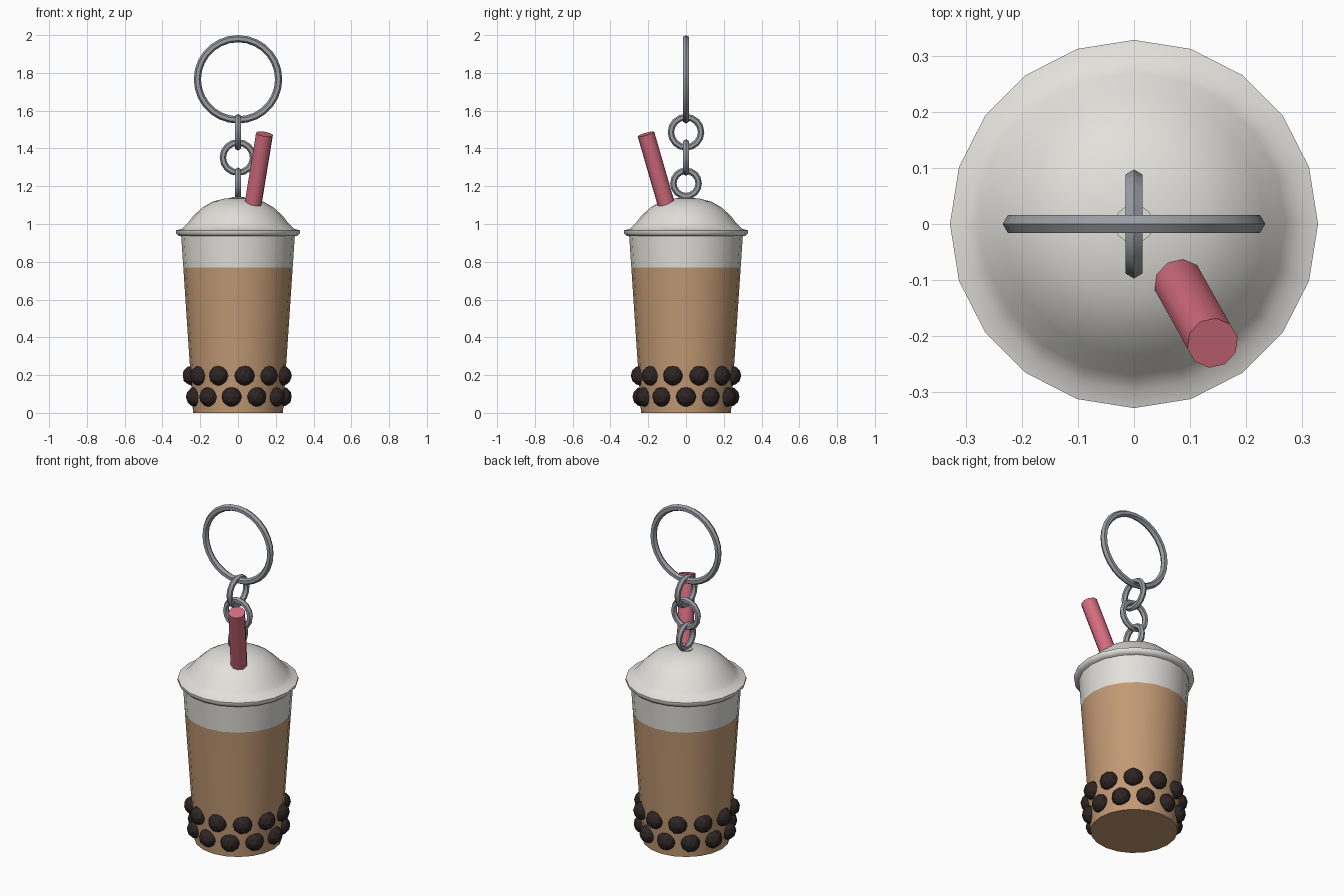
import bpy, bmesh, math
from mathutils import Vector, Matrix

if "Cube" in bpy.data.objects:
    bpy.data.objects.remove(bpy.data.objects["Cube"])


def material(name, rgb):
    m = bpy.data.materials.new(name)
    m.diffuse_color = (*rgb, 1)
    m.use_nodes = True
    m.node_tree.nodes["Principled BSDF"].inputs["Base Color"].default_value = m.diffuse_color
    return m


WHITE = material("milk white", (0.76, 0.75, 0.71))
TEA = material("milk tea brown", (0.54, 0.32, 0.175))
PEARL = material("dark pearl", (0.026, 0.018, 0.016))
PINK = material("straw pink", (0.66, 0.15, 0.21))
METAL = material("steel grey", (0.32, 0.34, 0.37))


def finish(bm, name, *mats, smooth=True, angle=40):
    bmesh.ops.recalc_face_normals(bm, faces=bm.faces)
    me = bpy.data.meshes.new(name)
    bm.to_mesh(me)
    bm.free()
    ob = bpy.data.objects.new(name, me)
    bpy.context.collection.objects.link(ob)
    for m in mats:
        me.materials.append(m)
    if smooth:
        bpy.ops.object.select_all(action='DESELECT')
        ob.select_set(True)
        bpy.context.view_layer.objects.active = ob
        bpy.ops.object.shade_smooth_by_angle(angle=math.radians(angle))
    return ob


def lathe(profile, sides=20):
    """Revolve (radius, height) points; zero radius closes to a point."""
    bm = bmesh.new()
    rings = []
    for r, z in profile:
        n = sides if r > 0 else 1
        rings.append([bm.verts.new((r * math.cos(math.tau * i / sides),
                                    r * math.sin(math.tau * i / sides), z)) for i in range(n)])
    for a, b in zip(rings, rings[1:]):
        for i in range(sides):
            j = (i + 1) % sides
            quad = [a[i % len(a)], a[j % len(a)], b[j % len(b)], b[i % len(b)]]
            bm.faces.new(list(dict.fromkeys(quad)))
    return bm


def torus(name, major, minor, z, segs, across_x):
    """Upright hexagonal-section ring, in the XZ plane or the YZ plane."""
    bm = bmesh.new()
    rings = []
    for i in range(segs):
        a = math.tau * i / segs
        ring = []
        for k in range(6):
            t = math.tau * k / 6
            r, d = major + minor * math.cos(t), minor * math.sin(t)
            u, w = r * math.sin(a), z + r * math.cos(a)
            ring.append(bm.verts.new((u, d, w) if across_x else (d, u, w)))
        rings.append(ring)
    for i in range(segs):
        a, b = rings[i], rings[(i + 1) % segs]
        for k in range(6):
            bm.faces.new((a[k], a[(k + 1) % 6], b[(k + 1) % 6], b[k]))
    return finish(bm, name, METAL)


# Cup: tapered body, tea colour below the fill line
FILL = 0.77
bm = lathe([(0, 0), (0.238, 0), (0.238 + 0.063 * FILL / 0.94, FILL), (0.301, 0.94), (0, 0.94)])
for f in bm.faces:
    f.material_index = 1 if f.calc_center_median().z < FILL else 0
finish(bm, "cup", WHITE, TEA)

# Lid: rim and dome
finish(lathe([(0, 0.936), (0.314, 0.936), (0.328, 0.952), (0.328, 0.966), (0.296, 0.975),
              (0.27, 1.0), (0.235, 1.045), (0.185, 1.09), (0.135, 1.118), (0.07, 1.135),
              (0, 1.14)]), "domed_lid", WHITE, angle=50)

# Small boss where the chain meets the lid
finish(lathe([(0, 1.12), (0.035, 1.12), (0.035, 1.143), (0, 1.143)], 10), "lid_boss", WHITE)

# Pearls: two staggered rows of eleven
bm = bmesh.new()
for z, radius, phase in ((0.085, 0.232, 0), (0.197, 0.241, 0.5)):
    for i in range(11):
        a = math.tau * (i + phase) / 11
        place = Matrix.Translation((radius * math.cos(a), radius * math.sin(a), z))
        bmesh.ops.create_icosphere(bm, subdivisions=2, radius=0.054,
                                   matrix=place @ Matrix.Rotation(a, 4, 'Z'))
finish(bm, "tapioca_pearls", PEARL, smooth=False)

# Straw: leaning cylinder sunk into the dome
top = Vector((0.14, -0.212, 1.476))
low = Vector((0.066, -0.08, 1.02))
axis = top - low
bm = bmesh.new()
bmesh.ops.create_cone(bm, cap_ends=True, segments=10, radius1=0.046, radius2=0.046,
                      depth=axis.length,
                      matrix=Matrix.Translation((top + low) / 2)
                      @ axis.to_track_quat('Z', 'Y').to_matrix().to_4x4())
finish(bm, "straw", PINK)

# Key ring and chain links, alternating planes
torus("key_ring", 0.215, 0.019, 1.766, 28, True)
torus("upper_link", 0.08, 0.017, 1.486, 16, False)
torus("middle_link", 0.08, 0.017, 1.352, 16, True)
torus("lower_link", 0.067, 0.017, 1.215, 16, False)
